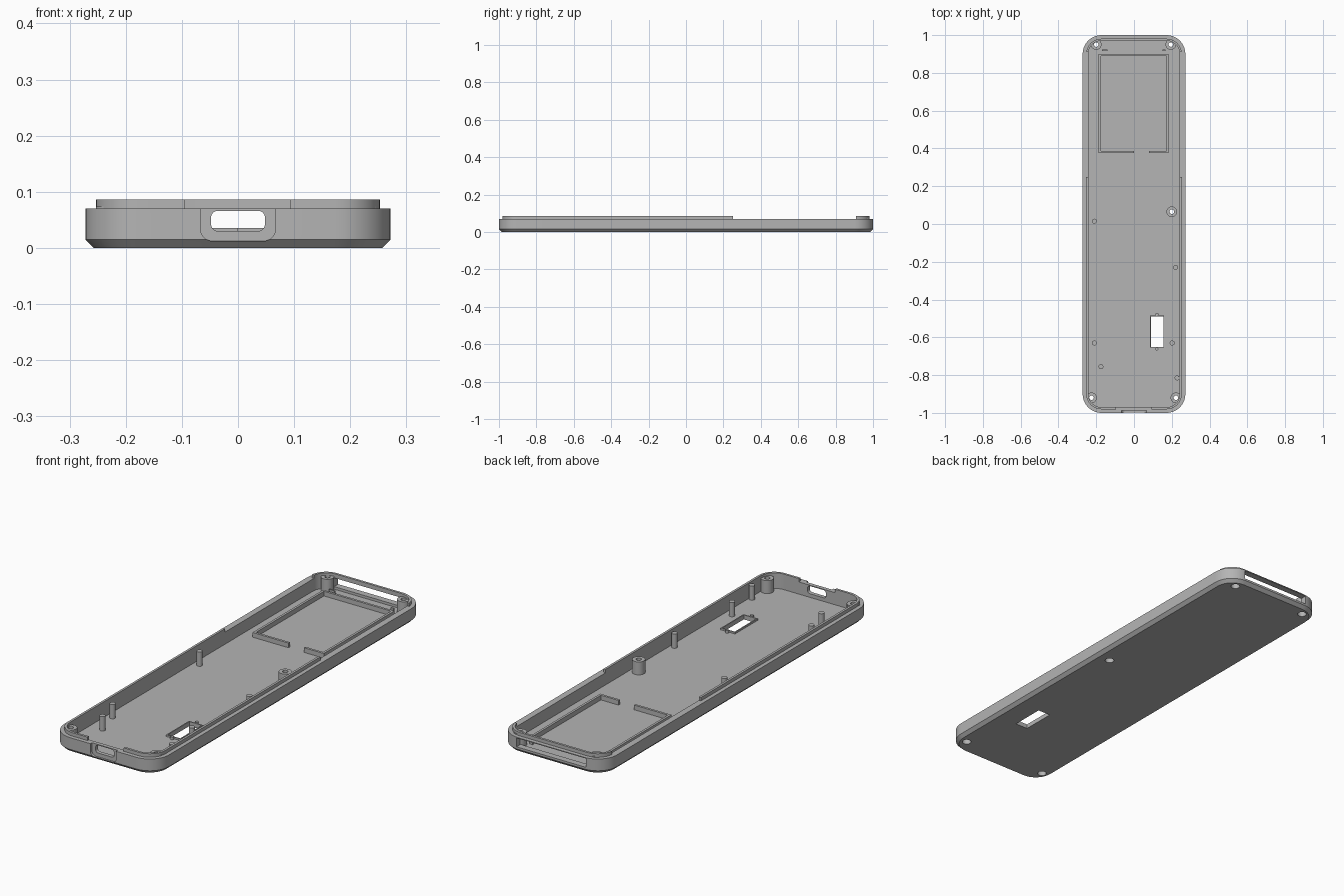
import bpy
import bmesh
from math import cos, sin, pi, radians
from mathutils import Matrix, Vector

if "Cube" in bpy.data.objects:
    bpy.data.objects.remove(bpy.data.objects["Cube"], do_unlink=True)

GREY = (0.46, 0.46, 0.46, 1)
plastic = bpy.data.materials.new("grey plastic")
plastic.use_nodes = True
plastic.diffuse_color = GREY
plastic.node_tree.nodes["Principled BSDF"].inputs["Base Color"].default_value = GREY

HALF_W, HALF_L, CORNER = 0.272, 1.0, 0.1
FLOOR, RIM, LIP_TOP, WALL = 0.013, 0.07, 0.086, 0.03


def rounded_rect(hw, hl, r, steps=10):
    """Outline of a rounded rectangle, counter-clockwise."""
    pts = []
    for q, (sx, sy) in enumerate(((1, 1), (-1, 1), (-1, -1), (1, -1))):
        for i in range(steps + 1):
            a = (q + i / steps) * pi / 2
            pts.append((sx * (hw - r) + r * cos(a), sy * (hl - r) + r * sin(a)))
    return pts


def make_object(name, bm):
    bmesh.ops.recalc_face_normals(bm, faces=bm.faces)
    mesh = bpy.data.meshes.new(name)
    bm.to_mesh(mesh)
    bm.free()
    mesh.materials.append(plastic)
    ob = bpy.data.objects.new(name, mesh)
    bpy.context.collection.objects.link(ob)
    return ob


def loft(name, rings, closed=False):
    """Skin rings of (outline, z); cap the ends, or close into a loop."""
    bm = bmesh.new()
    loops = [[bm.verts.new((x, y, z)) for x, y in pts] for pts, z in rings]
    pairs = list(zip(loops, loops[1:]))
    if closed:
        pairs.append((loops[-1], loops[0]))
    else:
        bm.faces.new(loops[0])
        bm.faces.new(loops[-1])
    for a, b in pairs:
        n = len(a)
        for i in range(n):
            j = (i + 1) % n
            bm.faces.new((a[i], a[j], b[j], b[i]))
    return make_object(name, bm)


def outline(inset):
    return rounded_rect(HALF_W - inset, HALF_L - inset, CORNER - inset)


def box(name, x0, x1, y0, y1, z0, z1):
    bm = bmesh.new()
    m = Matrix.LocRotScale(Vector(((x0 + x1) / 2, (y0 + y1) / 2, (z0 + z1) / 2)), None,
                           Vector((x1 - x0, y1 - y0, z1 - z0)))
    bmesh.ops.create_cube(bm, size=1, matrix=m)
    return make_object(name, bm)


def cylinder(name, x, y, r, z0, z1, sides=24):
    bm = bmesh.new()
    bmesh.ops.create_cone(bm, cap_ends=True, segments=sides, radius1=r, radius2=r,
                          depth=z1 - z0, matrix=Matrix.Translation((x, y, (z0 + z1) / 2)))
    return make_object(name, bm)


def end_prism(name, hw, z0, z1, r, y0, y1):
    """Rounded opening cutter running along y."""
    ob = loft(name, [(rounded_rect(hw, (z1 - z0) / 2, r, 6), d) for d in (-y1, -y0)])
    ob.data.transform(Matrix.Translation((0, 0, (z0 + z1) / 2)) @ Matrix.Rotation(pi / 2, 4, 'X'))
    return ob


def cut(ob, cutter, keep=False):
    cutter.hide_render = True
    mod = ob.modifiers.new("cut", 'BOOLEAN')
    mod.operation, mod.solver, mod.object = 'DIFFERENCE', 'EXACT', cutter
    bpy.context.view_layer.objects.active = ob
    bpy.ops.object.modifier_apply(modifier=mod.name)
    if not keep:
        bpy.data.objects.remove(cutter, do_unlink=True)


# Tray with a chamfered underside
tray = loft("tray", [(outline(0.015), 0), (outline(0), 0.015), (outline(0), RIM),
                     (outline(WALL), RIM), (outline(WALL), FLOOR)])

# Raised lip around the inner rim, interrupted at the sides and the port
lip = loft("rim_lip", [(outline(0.019), RIM), (outline(0.019), LIP_TOP),
                       (outline(WALL), LIP_TOP), (outline(WALL), RIM)], closed=True)
cut(lip, box("side_gap_cutter", -0.4, 0.4, 0.25, 0.91, 0.05, 0.1))
cut(lip, box("front_gap_cutter", -0.095, 0.093, -1.1, -0.9, 0.05, 0.1))

# Connector port in the front wall, slot in the back wall
cut(tray, end_prism("port_recess_cutter", 0.067, 0.012, 0.12, 0.022, -1.1, -0.988))
cut(tray, end_prism("port_cutter", 0.048, 0.03, 0.066, 0.012, -1.1, -0.9))
cut(tray, box("back_slot_cutter", -0.18, 0.18, 0.93, 1.1, 0.025, 0.066))

# Switch window with a low rim and two small pegs
WX0, WX1, WY0, WY1 = 0.09, 0.155, -0.65, -0.49
cut(tray, box("window_cutter", WX0, WX1, WY0, WY1, -0.1, 0.1))
rim = box("window_rim", WX0 - 0.005, WX1 + 0.005, WY0 - 0.005, WY1 + 0.005, FLOOR - 0.004, FLOOR + 0.008)
cut(rim, box("window_rim_cutter", WX0, WX1, WY0, WY1, -0.1, 0.1))
smooth = [tray, lip]
for y in (WY0 - 0.012, WY1 + 0.012):
    smooth.append(cylinder("switch_peg", 0.121, y, 0.008, FLOOR - 0.004, FLOOR + 0.012, 16))

# Screw posts, drilled through with a wide bore from below
for x, y in ((-0.2, 0.95), (0.195, 0.95), (-0.225, -0.92), (0.222, -0.92), (0.2, 0.065)):
    post = cylinder("screw_post", x, y, 0.028, FLOOR - 0.004, RIM + 0.004, 32)
    for r, top in ((0.012, 0.2), (0.02, 0.05)):
        bore = cylinder("bore_cutter", x, y, r, -0.1, top)
        cut(tray, bore, keep=True)
        cut(post, bore)
    smooth.append(post)

# Locating pins
for x, y in ((-0.21, 0.015), (-0.21, -0.63), (-0.175, -0.755),
             (0.202, -0.63), (0.22, -0.23), (0.228, -0.815)):
    smooth.append(cylinder("locating_pin", x, y, 0.013, FLOOR - 0.004, 0.08))

# Battery frame with an opening at its front side
X0, X1, Y0, Y1, T = -0.187, 0.183, 0.375, 0.9, 0.011
for name, bounds in (("battery_frame_right", (X0, X0 + T, Y0, Y1)),
                     ("battery_frame_left", (X1 - T, X1, Y0, Y1)),
                     ("battery_frame_back", (X0 + T, X1 - T, Y1 - T, Y1)),
                     ("battery_frame_front_long", (X0 + T, 0, Y0, Y0 + T)),
                     ("battery_frame_front_short", (0.08, X1 - T, Y0, Y0 + T))):
    box(name, *bounds, FLOOR - 0.004, FLOOR + 0.022)

# Small stop tabs behind the frame
for x0, x1 in ((-0.17, -0.14), (0.15, 0.167)):
    box("stop_tab", x0, x1, 0.917, 0.923, FLOOR - 0.004, FLOOR + 0.022)

# Smooth the rounded parts, keeping their edges crisp
bpy.ops.object.select_all(action='DESELECT')
for ob in smooth:
    ob.select_set(True)
bpy.context.view_layer.objects.active = tray
bpy.ops.object.shade_smooth_by_angle(angle=radians(30))
bpy.ops.object.select_all(action='DESELECT')
